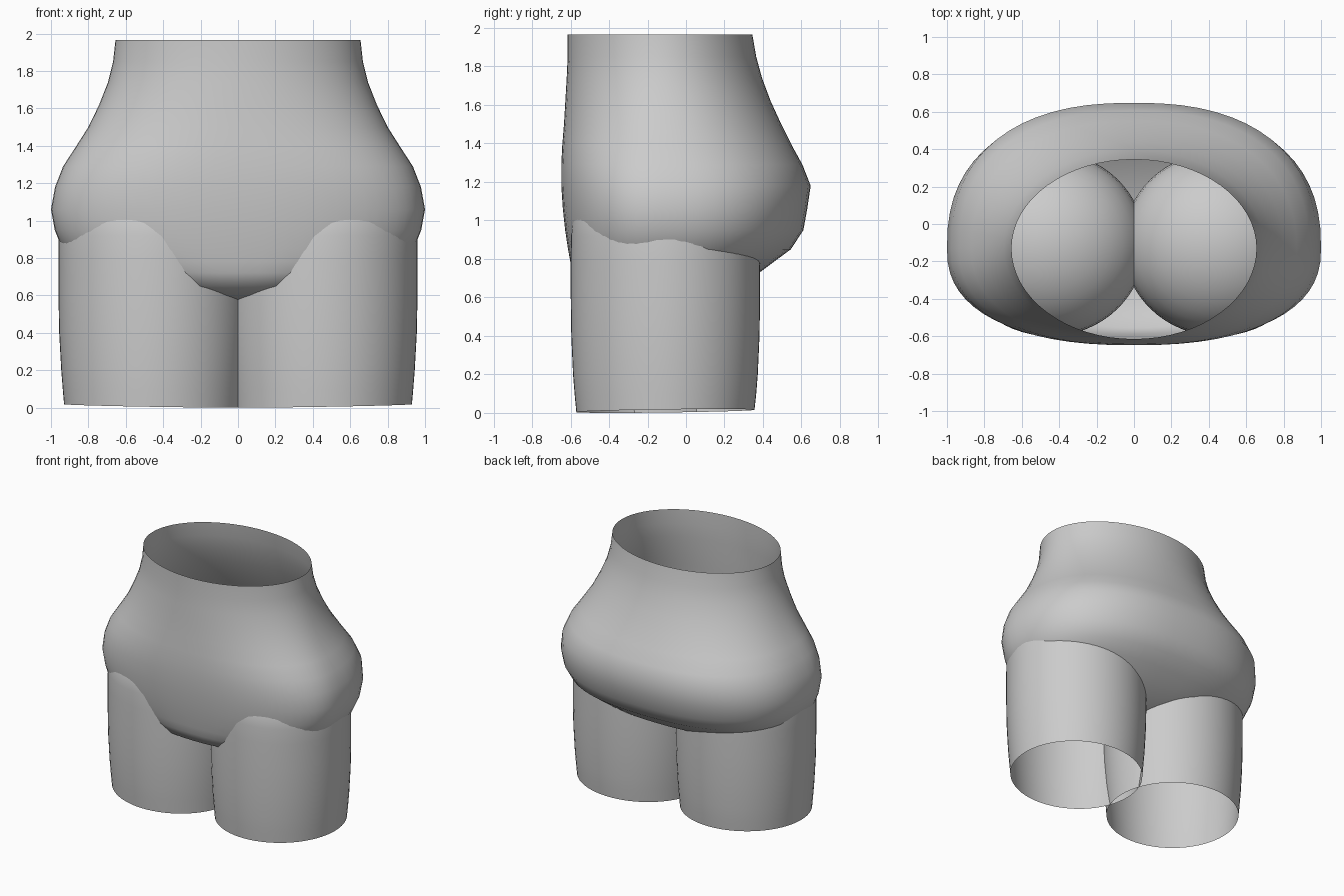
import bpy, bmesh, math

if "Cube" in bpy.data.objects:
    bpy.data.objects.remove(bpy.data.objects["Cube"])

SEG = 64


def ring_point(a, cx, cy, rx, rf, rb, n):
    # superellipse with separate front and back depth
    c, s = math.cos(a), math.sin(a)
    x = math.copysign(abs(c) ** (2 / n), c) * rx
    y = math.copysign(abs(s) ** (2 / n), s) * (rb if s > 0 else rf)
    return cx + x, cy + y


def loft(name, rings, cap):
    # rings: list of vertex positions; cap: point closing the last ring
    bm = bmesh.new()
    loops = [[bm.verts.new(p) for p in r] for r in rings]
    for lo, hi in zip(loops, loops[1:]):
        for i in range(SEG):
            j = (i + 1) % SEG
            bm.faces.new((lo[i], lo[j], hi[j], hi[i]))
    tip, last = bm.verts.new(cap), loops[-1]
    for i in range(SEG):
        bm.faces.new((last[i], last[(i + 1) % SEG], tip))
    bmesh.ops.recalc_face_normals(bm, faces=bm.faces)
    # make sure normals face outward on these open shells
    bm.faces.ensure_lookup_table()
    f = bm.faces[0]
    mid = sum((v.co for v in loops[0]), f.normal * 0) / SEG
    if f.normal.dot(f.calc_center_median() - mid) < 0:
        bmesh.ops.reverse_faces(bm, faces=bm.faces)
    me = bpy.data.meshes.new(name)
    bm.to_mesh(me)
    bm.free()
    me.shade_smooth()
    ob = bpy.data.objects.new(name, me)
    bpy.context.collection.objects.link(ob)
    return ob


ANGLES = [2 * math.pi * i / SEG for i in range(SEG)]

# Torso: z, half width, front y, back y, roundness (open waist to closed crotch)
CY = -0.13
torso_rows = [
    (1.965, .655, -.615, .345, 2.0), (1.85, .668, -.615, .365, 2.0),
    (1.74, .695, -.62, .395, 2.02), (1.62, .742, -.627, .44, 2.08),
    (1.50, .80, -.634, .495, 2.15), (1.39, .87, -.643, .55, 2.25),
    (1.29, .935, -.648, .605, 2.35), (1.18, .978, -.648, .648, 2.4),
    (1.06, 1.0, -.64, .63, 2.4), (.95, .98, -.628, .61, 2.4),
    (.85, .94, -.613, .545, 2.4), (.78, .87, -.60, .45, 2.4),
    (.72, .76, -.588, .37, 2.4), (.65, .60, -.555, .24, 2.3),
    (.60, .40, -.43, .12, 2.2), (.575, .2, -.33, .02, 2.0),
]
torso_rings = [[(*ring_point(a, 0, CY, rx, CY - f, b - CY, n), z) for a in ANGLES]
               for z, rx, f, b, n in torso_rows]
loft("torso", torso_rings, (0, -.16, .565))

# Leg: tube open at the foot end with a domed top inside the torso
LX, LY = .45, -.107
leg_rows = [(0, .48, .463), (.1, .487, .472), (.2, .495, .48), (.4, .506, .489),
            (.6, .51, .492), (.8, .51, .492), (.92, .51, .49)]
for k in range(1, 9):
    t = math.radians(k * 10)
    leg_rows.append((.92 + .42 * math.sin(t), .51 * math.cos(t), .49 * math.cos(t)))
leg_rings = []
for i, (z, rx, ry) in enumerate(leg_rows):
    ring = []
    for a in ANGLES:
        x, y = ring_point(a, LX, LY, rx, ry, ry, 2)
        # slightly slanted lower hem
        tilt = .01 + .008 * math.cos(a) + .006 * math.sin(a) if i == 0 else 0
        ring.append((x, y, z + tilt))
    leg_rings.append(ring)
leg = loft("legs", leg_rings, (LX, LY, 1.34))
leg.modifiers.new("mirror", 'MIRROR').use_mirror_merge = False
